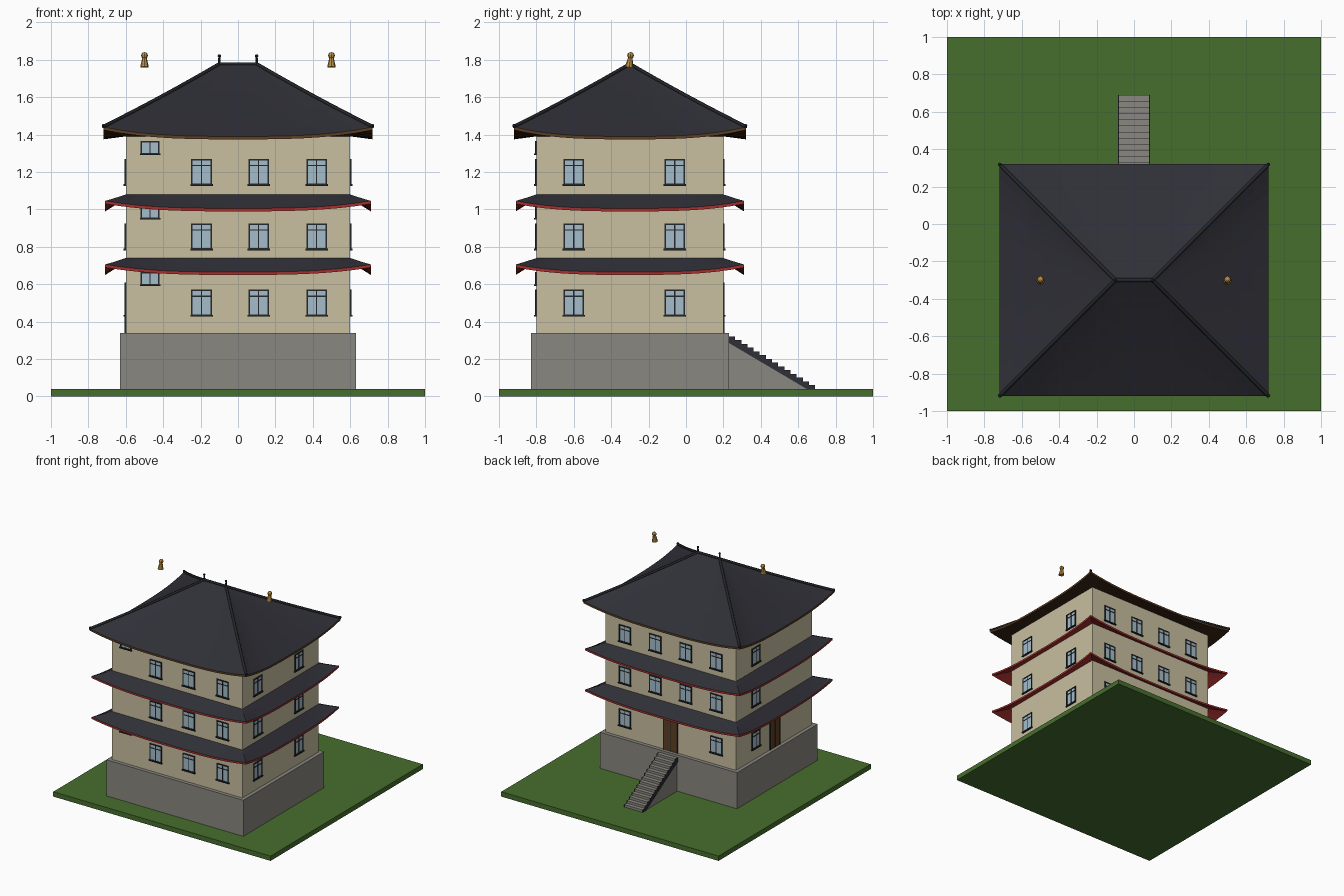
import bpy, bmesh, math
from mathutils import Matrix, Vector

if "Cube" in bpy.data.objects:
    bpy.data.objects.remove(bpy.data.objects["Cube"])

CY = -0.3  # building centre in y


def mat(name, r, g, b):
    lin = [((c / 255 + 0.055) / 1.055) ** 2.4 for c in (r, g, b)]
    m = bpy.data.materials.new(name)
    m.diffuse_color = (*lin, 1)
    m.use_nodes = True
    m.node_tree.nodes["Principled BSDF"].inputs["Base Color"].default_value = m.diffuse_color
    return m


GRASS = mat("grass green", 70, 110, 45)
STONE = mat("stone grey", 138, 135, 128)
WALL = mat("plaster cream", 200, 191, 160)
SLATE = mat("slate roof", 47, 47, 55)
RED = mat("red trim", 165, 48, 46)
SOFFIT = mat("dark brown", 56, 36, 20)
WOOD = mat("wood brown", 92, 62, 34)
GLASS = mat("window glass", 165, 190, 203)
BLACK = mat("frame black", 36, 38, 42)
GOLD = mat("gold", 185, 142, 66)


def finish(name, bm, *mats):
    bmesh.ops.recalc_face_normals(bm, faces=bm.faces)
    me = bpy.data.meshes.new(name)
    bm.to_mesh(me)
    bm.free()
    for m in mats:
        me.materials.append(m)
    ob = bpy.data.objects.new(name, me)
    bpy.context.collection.objects.link(ob)
    return ob


def add_box(bm, x0, x1, y0, y1, z0, z1, m=Matrix()):
    t = Matrix.Translation(((x0 + x1) / 2, (y0 + y1) / 2, (z0 + z1) / 2))
    s = Matrix.Diagonal((x1 - x0, y1 - y0, z1 - z0, 1))
    bmesh.ops.create_cube(bm, size=1, matrix=m @ t @ s)


def box(name, material, *dims):
    bm = bmesh.new()
    add_box(bm, *dims)
    return finish(name, bm, material)


def extrude_x(bm, profile, x0, x1):
    f = bm.faces.new([bm.verts.new((x0, y, z)) for y, z in profile])
    r = bmesh.ops.extrude_face_region(bm, geom=[f])
    bmesh.ops.translate(bm, vec=(x1 - x0, 0, 0),
                        verts=[v for v in r["geom"] if isinstance(v, bmesh.types.BMVert)])


# Ground, base and walls
box("lawn", GRASS, -1, 1, -1, 1, 0, 0.04)
box("stone_base", STONE, -0.63, 0.63, CY - 0.53, CY + 0.53, 0.04, 0.34)
box("walls", WALL, -0.6, 0.6, CY - 0.5, CY + 0.5, 0.34, 1.40)

# Staircase with dark side stringers
N, RUN, RISE = 14, 0.46 / 14, 0.02
tops = []
for i in range(N):
    z = 0.34 - (i + 1) * RISE
    tops += [(0.23 + i * RUN, z), (0.23 + (i + 1) * RUN, z)]
bm = bmesh.new()
extrude_x(bm, [(0.23, 0.04)] + tops + [(0.69, 0.04)], -0.08, 0.08)
finish("stairs", bm, STONE)
bm = bmesh.new()
for x in (-0.086, 0.08):
    extrude_x(bm, tops + [(0.69, 0.04), (0.645, 0.04), (0.23, 0.285)], x, x + 0.006)
finish("stair_stringers", bm, SLATE)


# Curved hipped roofs: slope, thin eave edge and underside
def bend(s, k=0.08):
    return s * (1 - k) + k * s * s


def roof(name, outer, inner, z_top, z_mid, z_corner, z_under, mats, rows, cols=16, th=0.016):
    bm = bmesh.new()

    def strip(a, b, idx):
        for i in range(cols):
            q = [a[i], a[i + 1], b[i + 1], b[i]]
            bm.faces.new([bm.verts.new(p) for p in q]).material_index = idx

    for side in range(4):
        w, d = (0, 1) if side % 2 == 0 else (1, 0)
        rot = Matrix.Translation((0, CY, 0)) @ Matrix.Rotation(side * math.pi / 2, 4, 'Z')

        def line(half, z_of):
            ts = [i * 2 / cols - 1 for i in range(cols + 1)]
            return [rot @ Vector((t * half[w], -half[d], z_of(t))) for t in ts]

        def eave(t):
            return z_mid + (z_corner - z_mid) * abs(t) ** 3

        grid = []
        for r in range(rows + 1):
            s = r / rows
            half = [o + (n - o) * s for o, n in zip(outer, inner)]
            grid.append(line(half, lambda t: eave(t) + (z_top - eave(t)) * bend(s)))
        for a, b in zip(grid, grid[1:]):
            strip(a, b, 0)
        low = line(outer, lambda t: eave(t) - th)
        strip(grid[0], low, 1)
        strip(low, line((0.6, 0.5), lambda t: z_under), 2)
    bmesh.ops.remove_doubles(bm, verts=bm.verts, dist=0.0005)
    bmesh.ops.dissolve_degenerate(bm, edges=bm.edges, dist=0.0005)
    return finish(name, bm, *mats)


for n, z in (("lower", 0.74), ("middle", 1.08)):
    roof(n + "_skirt_roof", (0.71, 0.61), (0.598, 0.498), z, z - 0.075, z - 0.035, z - 0.022,
         (SLATE, RED, RED), 3)
roof("main_roof", (0.72, 0.62), (0.1, 0), 1.775, 1.39, 1.44, 1.39, (SLATE, WOOD, SOFFIT), 8)


# Ridge and hip rolls
def tube(name, pts, radius):
    cu = bpy.data.curves.new(name, 'CURVE')
    cu.dimensions = '3D'
    cu.bevel_depth, cu.bevel_resolution, cu.use_fill_caps = radius, 1, True
    sp = cu.splines.new('POLY')
    sp.points.add(len(pts) - 1)
    for p, c in zip(sp.points, pts):
        p.co = (*c, 1)
    cu.materials.append(BLACK)
    ob = bpy.data.objects.new(name, cu)
    bpy.context.collection.objects.link(ob)
    bpy.ops.object.select_all(action='DESELECT')
    ob.select_set(True)
    bpy.context.view_layer.objects.active = ob
    bpy.ops.object.convert(target='MESH')


tube("ridge_roll", [(-0.1, CY, 1.777), (0.1, CY, 1.777)], 0.01)
for sx in (-1, 1):
    for sy in (-1, 1):
        pts = [(sx * (0.72 - 0.62 * s / 8), CY + sy * 0.62 * (1 - s / 8),
                1.442 + 0.335 * bend(s / 8)) for s in range(9)]
        tube("hip_roll", pts, 0.01)


# Finials on the ridge ends and gold ornaments at the sides
def turned(name, material, segs, loc, tilt, cone, ball_z, ball_r):
    r1, r2, z0, h = cone
    bm = bmesh.new()
    bmesh.ops.create_cone(bm, cap_ends=True, segments=segs, radius1=r1, radius2=r2, depth=h,
                          matrix=Matrix.Translation((0, 0, z0 + h / 2)))
    bmesh.ops.create_uvsphere(bm, u_segments=segs, v_segments=6, radius=ball_r,
                              matrix=Matrix.Translation((0, 0, ball_z)))
    bm.transform(Matrix.Translation(loc) @ Matrix.Rotation(-tilt, 4, 'X'))
    finish(name, bm, material)


for sx in (-1, 1):
    turned("ridge_finial", BLACK, 8, (sx * 0.1, CY, 1.77), 0, (0.009, 0.005, 0, 0.045), 0.05, 0.009)
    turned("gold_ornament", GOLD, 8, (sx * 0.5, CY - 0.004, 1.76), 0.12,
           (0.023, 0.011, 0, 0.055), 0.063, 0.018)
    for sy in (-1, 1):
        turned("hip_end_knob", BLACK, 8, (sx * 0.718, CY + sy * 0.618, 1.435), 0,
               (0.008, 0.006, 0, 0.012), 0.012, 0.01)

# Windows and doors, placed per wall side (0 front, 1 right, 2 back, 3 left)
frames, glass, sills, doors = (bmesh.new() for _ in range(4))


def wall_matrix(side, u, z):
    dist = 0.5 if side % 2 == 0 else 0.6
    return (Matrix.Translation((0, CY, 0)) @ Matrix.Rotation(side * math.pi / 2, 4, 'Z')
            @ Matrix.Translation((u, -dist, z)))


def frame(m, w, h, b):
    add_box(frames, -w, -w + b, -0.007, 0, -h, h, m)
    add_box(frames, w - b, w, -0.007, 0, -h, h, m)
    add_box(frames, -w, w, -0.007, 0, h - b, h, m)


def window(side, u, z, w=0.055, h=0.07, transom=True):
    m = wall_matrix(side, u, z)
    frame(m, w, h, 0.008)
    add_box(frames, -w, w, -0.007, 0, -h, -h + 0.008, m)
    add_box(frames, -0.003, 0.003, -0.006, 0, -h, h, m)
    if transom:
        add_box(frames, -w, w, -0.006, 0, h * 0.46, h * 0.46 + 0.006, m)
    add_box(glass, -w + 0.004, w - 0.004, -0.003, 0, -h + 0.004, h - 0.004, m)
    add_box(sills, -w - 0.005, w + 0.005, -0.012, 0, -h - 0.004, -h + 0.005, m)


def door(side, u):
    m = wall_matrix(side, u, 0.475)
    frame(m, 0.068, 0.135, 0.009)
    add_box(doors, -0.062, 0.062, -0.004, 0, -0.135, 0.13, m)
    add_box(frames, -0.002, 0.002, -0.006, 0, -0.135, 0.13, m)


for floor, z in enumerate((0.50, 0.855, 1.20)):
    for u in (-0.195, 0.11, 0.42):
        window(0, u, z)
    window(0, -0.47, z + 0.13, 0.05, 0.036, False)
    for u in (-0.3, 0.24):
        window(1, u, z)
    for u in (-0.42, 0.42) if floor == 0 else (-0.42, -0.14, 0.14, 0.42):
        window(2, u, z)
    window(3, -0.24, z)
door(2, 0)
door(3, 0.01)
finish("window_and_door_frames", frames, BLACK)
finish("window_panes", glass, GLASS)
finish("window_sills", sills, BLACK)
finish("doors", doors, WOOD)
